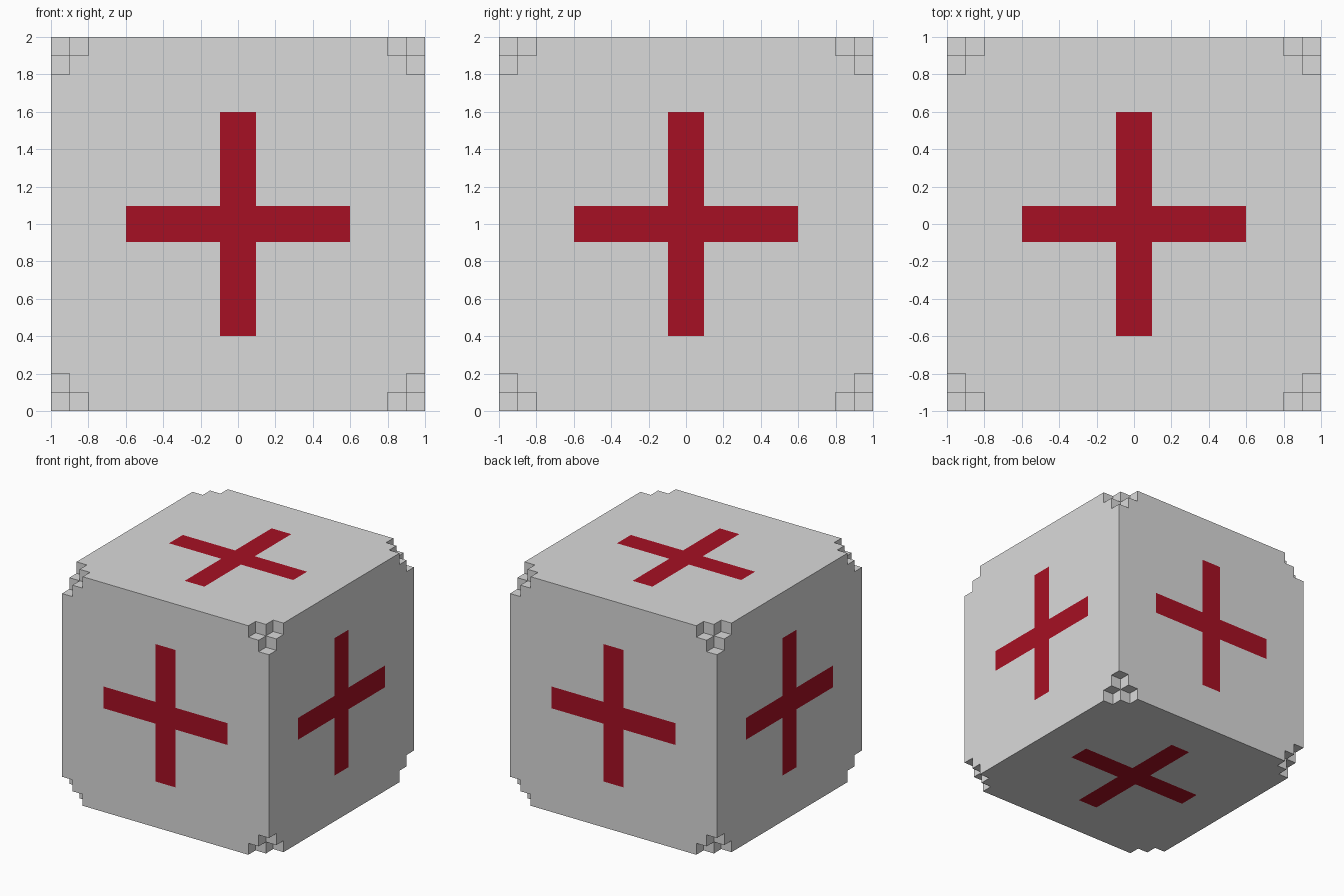
import bpy
import bmesh
from mathutils import Vector

if "Cube" in bpy.data.objects:
    bpy.data.objects.remove(bpy.data.objects["Cube"])

ARM, HALF = 0.6, 0.095          # cross arm length and half width
CUTS = [-1, -0.9, -0.8, -ARM, -HALF, HALF, ARM, 0.8, 0.9, 1]
N = len(CUTS) - 1


def material(name, rgb):
    m = bpy.data.materials.new(name)
    m.diffuse_color = (*rgb, 1)
    m.use_nodes = True
    m.node_tree.nodes["Principled BSDF"].inputs["Base Color"].default_value = m.diffuse_color
    return m


def solid(cell):
    """Cells fill the cube except for the stepped notch at each corner."""
    if any(i < 0 or i >= N for i in cell):
        return False
    return sum(min(i, N - 1 - i) for i in cell) > 1


def in_cross(center, axis):
    """True for outer faces inside the plus shape on each side."""
    if abs(center[axis]) < 0.99:
        return False
    u, v = sorted(abs(center[k]) for k in range(3) if k != axis)
    return u < HALF and v < ARM


# Cube shell with stepped corners, and the crosses as cut faces
bm = bmesh.new()
verts = {}


def vert(key):
    if key not in verts:
        verts[key] = bm.verts.new([CUTS[i] for i in key])
    return verts[key]


for cell in [(i, j, k) for i in range(N) for j in range(N) for k in range(N)]:
    if not solid(cell):
        continue
    for axis in range(3):
        a, b = (axis + 1) % 3, (axis + 2) % 3
        for side in (0, 1):
            nxt = list(cell)
            nxt[axis] += 2 * side - 1
            if solid(nxt):
                continue
            corners = []
            for da, db in ((0, 0), (1, 0), (1, 1), (0, 1)):
                key = list(cell)
                key[axis] += side
                key[a] += da
                key[b] += db
                corners.append(vert(tuple(key)))
            face = bm.faces.new(corners if side else corners[::-1])
            face.material_index = int(in_cross(face.calc_center_median(), axis))

# Stand the cube on the ground
bmesh.ops.translate(bm, verts=bm.verts, vec=Vector((0, 0, 1)))
mesh = bpy.data.meshes.new("medical_cube")
bm.to_mesh(mesh)
bm.free()
mesh.materials.append(material("light grey", (0.7, 0.7, 0.7)))
mesh.materials.append(material("dark red", (0.38, 0.005, 0.017)))
cube = bpy.data.objects.new("medical_cube", mesh)
bpy.context.collection.objects.link(cube)
